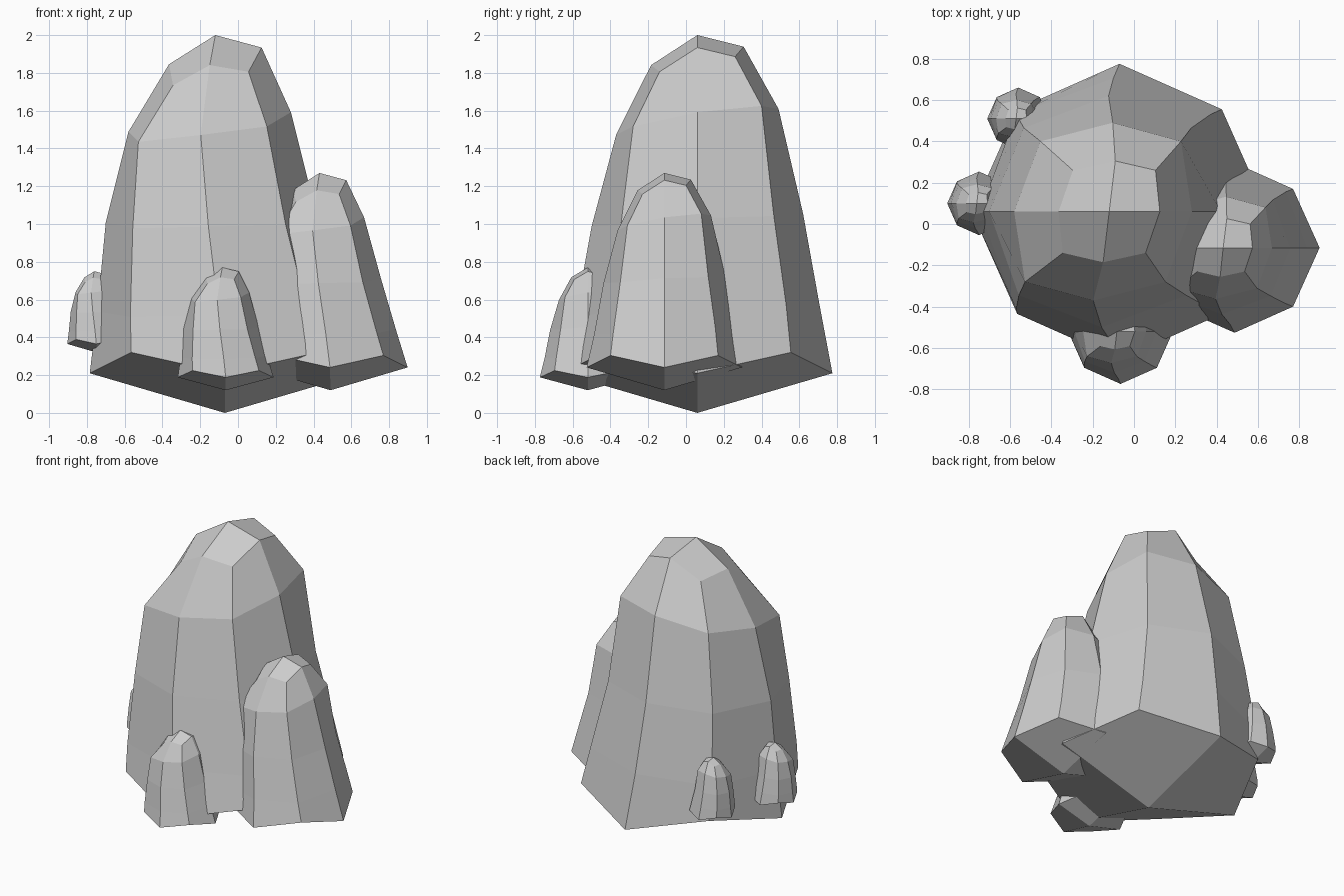
import bpy
import bmesh
import math

if "Cube" in bpy.data.objects:
    bpy.data.objects.remove(bpy.data.objects["Cube"])

# Rock cross-sections, local to the bottom point:
# centre x, axis radius, diagonal half-width, axis z, diagonal z, tilt x, tilt y, skew
RINGS = [
    (0.00, 0.715, 0.495, 0.21, 0.32, 0.00, 0.00, 0.00),
    (-0.03, 0.645, 0.470, 0.55, 0.54, 0.02, 0.05, 0.00),
    (-0.07, 0.560, 0.405, 1.02, 1.01, 0.02, 0.06, 0.03),
    (-0.08, 0.430, 0.340, 1.54, 1.53, 0.12, 0.16, 0.11),
    (-0.05, 0.245, 0.200, 1.89, 1.81, 0.18, 0.20, 0.12),
]
TOP = (-0.05, 0.0, 2.0)


def rock(name, loc, width, height, lean=0.0):
    bm = bmesh.new()

    def vert(x, y, z):
        return bm.verts.new((loc[0] + x * width + lean * z / 2,
                             loc[1] + y * width, loc[2] + z * height))

    # Eight-sided rings, alternating axis and diagonal corners
    rings = []
    for cx, ra, rd, za, zd, tx, ty, skew in RINGS:
        ring = []
        for i in range(8):
            r, z = (ra, za) if i % 2 == 0 else (rd * math.sqrt(2), zd)
            x, y = r * math.cos(i * math.pi / 4), r * math.sin(i * math.pi / 4)
            ring.append(vert(cx + x + skew * y, y, z + tx * x + ty * y))
        rings.append(ring)
    for a, b in zip(rings, rings[1:]):
        for i in range(8):
            j = (i + 1) % 8
            bm.faces.new((a[i], a[j], b[j], b[i]))

    # Four-quad caps at bottom and top
    bottom, top = vert(0, 0, 0), vert(*TOP)
    for i in range(0, 8, 2):
        j, k = i + 1, (i + 2) % 8
        bm.faces.new((bottom, rings[0][k], rings[0][j], rings[0][i]))
        bm.faces.new((top, rings[-1][i], rings[-1][j], rings[-1][k]))
    bmesh.ops.recalc_face_normals(bm, faces=bm.faces[:])

    mesh = bpy.data.meshes.new(name)
    bm.to_mesh(mesh)
    bm.free()
    bpy.context.collection.objects.link(bpy.data.objects.new(name, mesh))


# Large boulder and the smaller rocks around it
rock("main_rock", (-0.07, 0.06, 0.0), 1.0, 1.0)
rock("right_rock", (0.49, -0.115, 0.12), 0.575, 0.575, -0.03)
rock("front_rock", (-0.065, -0.52, 0.12), 0.355, 0.325)
rock("left_rock", (-0.75, 0.10, 0.32), 0.215, 0.215)
rock("back_left_rock", (-0.56, 0.51, 0.32), 0.21, 0.215)
